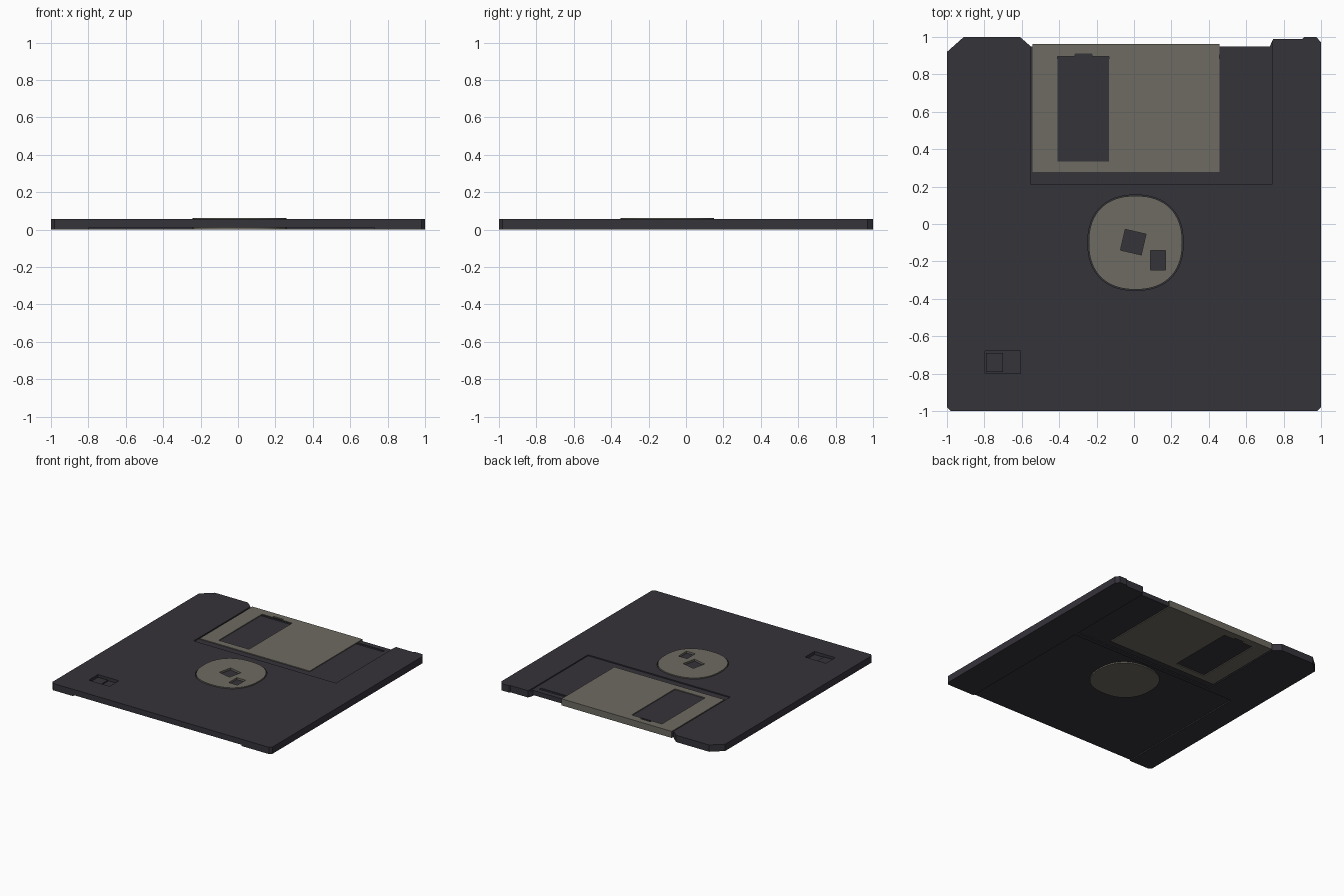
import bpy, bmesh, math
from mathutils import Matrix

if "Cube" in bpy.data.objects:
    bpy.data.objects.remove(bpy.data.objects["Cube"])


def material(name, rgb):
    m = bpy.data.materials.new(name)
    m.diffuse_color = (*rgb, 1)
    m.use_nodes = True
    m.node_tree.nodes["Principled BSDF"].inputs["Base Color"].default_value = m.diffuse_color
    return m


PLASTIC = material("dark_plastic", (0.036, 0.033, 0.042))
METAL = material("dull_metal", (0.155, 0.145, 0.120))


def prism(name, pts, lo, hi, mat=None, matrix=Matrix()):
    """Extrude a flat outline from lo to hi, then place it with a matrix."""
    bm = bmesh.new()
    face = bm.faces.new([bm.verts.new((x, y, lo)) for x, y in pts])
    top = bmesh.ops.extrude_face_region(bm, geom=[face])["geom"]
    for v in top:
        if isinstance(v, bmesh.types.BMVert):
            v.co.z = hi
    bm.transform(matrix)
    bmesh.ops.recalc_face_normals(bm, faces=bm.faces)
    me = bpy.data.meshes.new(name)
    bm.to_mesh(me)
    bm.free()
    ob = bpy.data.objects.new(name, me)
    bpy.context.collection.objects.link(ob)
    if mat:
        me.materials.append(mat)
    return ob


def rect(x0, x1, y0, y1):
    return [(x0, y0), (x1, y0), (x1, y1), (x0, y1)]


def cut(ob, pts, lo, hi, matrix=Matrix()):
    """Subtract an extruded outline and bake the result."""
    tool = prism("cutter", pts, lo, hi, None, matrix)
    tool.hide_render = True
    mod = ob.modifiers.new("cut", "BOOLEAN")
    mod.operation, mod.solver, mod.object = "DIFFERENCE", "EXACT", tool
    dg = bpy.context.evaluated_depsgraph_get()
    me = bpy.data.meshes.new_from_object(ob.evaluated_get(dg))
    ob.modifiers.clear()
    ob.data = me
    bpy.data.objects.remove(tool)


def rounded_disc(cx, cy, r, n=64, p=2.3):
    pts = []
    for i in range(n):
        a = 2 * math.pi * i / n
        c, s = math.cos(a), math.sin(a)
        pts.append((cx + r * math.copysign(abs(c) ** (2 / p), c),
                    cy + r * math.copysign(abs(s) ** (2 / p), s)))
    return pts


# Case with clipped corners and a notched back edge
T = 0.056
outline = [(-0.98, -1), (0.98, -1), (1, -0.98), (1, 0.97), (0.975, 1), (0.91, 1),
           (0.9, 0.99), (0.745, 0.99), (0.725, 0.948), (-0.55, 0.948),
           (-0.61, 1), (-0.91, 1), (-1, 0.92), (-1, -0.98)]
case = prism("case", outline, 0, T, PLASTIC)

# Shutter tracks on both faces, label recess below
cut(case, rect(-0.553, 0.74, 0.215, 1.1), 0.047, 0.1)
cut(case, rect(-0.553, 0.73, 0.215, 1.1), -0.1, 0.009)
cut(case, rect(-0.8, 0.73, -1.1, 0.18), -0.1, 0.01)
# Spring groove and write-protect well
cut(case, rect(-0.5, 0.7, 0.882, 0.905), 0.040, 0.1)
cut(case, rect(-0.797, -0.607, -0.8, -0.68), 0.03, 0.1)
# Seat for the hub
cut(case, rounded_disc(0.008, -0.1, 0.255), 0.046, 0.1)

# Write-protect slider, filling part of its well
prism("write_protect_slider", rect(-0.79, -0.7, -0.79, -0.69), 0.029, 0.04, PLASTIC)

# Hub plate on top, with spindle and drive holes
hub = prism("hub_top", rounded_disc(0.008, -0.1, 0.25), 0.045, 0.062, METAL)
spin = Matrix.Translation((-0.004, -0.097, 0)) @ Matrix.Rotation(math.radians(-13), 4, "Z")
square, drive = rect(-0.057, 0.057, -0.057, 0.057), rect(0.089, 0.168, -0.247, -0.142)
cut(hub, square, 0, 0.1, spin)
cut(hub, drive, 0, 0.1)
# Hub plate underneath
prism("hub_bottom", rounded_disc(0.008, -0.1, 0.25), 0.0, 0.012, METAL)

# Folded sliding shutter: a U profile in y-z, extruded along x
lo, hi, th = 0.001, 0.055, 0.007
profile = [(0.277, lo), (0.962, lo), (0.962, hi), (0.277, hi), (0.277, hi - th),
           (0.953, hi - th), (0.953, lo + th), (0.277, lo + th)]
to_x = Matrix(((0, 0, 1, 0), (1, 0, 0, 0), (0, 1, 0, 0), (0, 0, 0, 1)))
shutter = prism("shutter", profile, -0.543, 0.458, METAL, to_x)
window = [(-0.408, 0.333), (-0.133, 0.333), (-0.133, 0.895), (-0.225, 0.895),
          (-0.225, 0.912), (-0.315, 0.912), (-0.315, 0.895), (-0.408, 0.895)]
cut(shutter, window, -0.1, 0.1)
